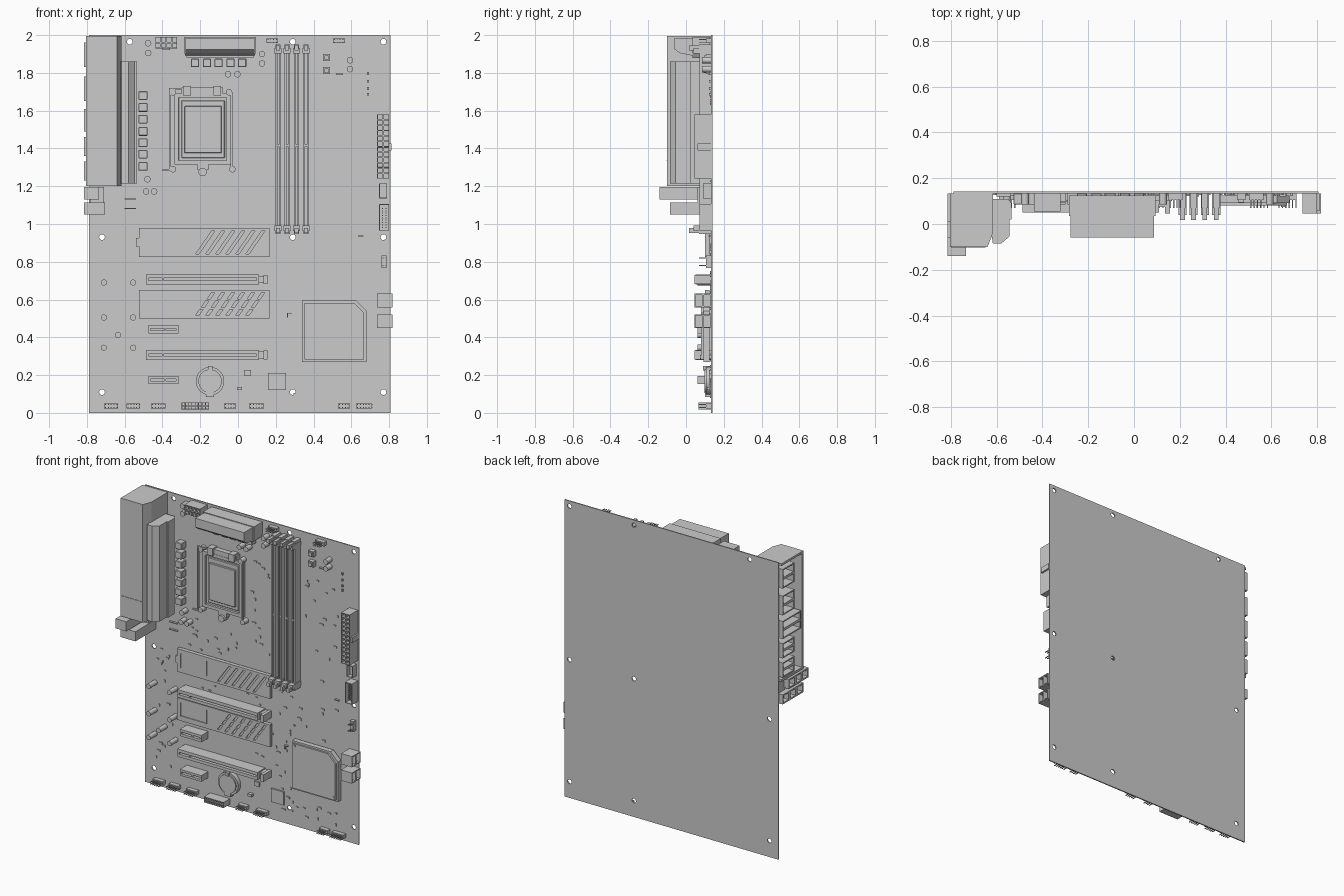
import bpy, bmesh, math, random
from mathutils import Vector, Matrix

random.seed(4)
PCB = 0.134          # y of the board's front surface


def finish(name, bm, smooth=False, bevel=0):
    bmesh.ops.recalc_face_normals(bm, faces=bm.faces)
    if bevel:
        bmesh.ops.bevel(bm, geom=bm.edges[:], offset=bevel, segments=1, affect='EDGES')
    me = bpy.data.meshes.new(name)
    bm.to_mesh(me)
    bm.free()
    if smooth:
        me.polygons.foreach_set("use_smooth", [True] * len(me.polygons))
        me.set_sharp_from_angle(angle=math.radians(35))
    ob = bpy.data.objects.new(name, me)
    bpy.context.collection.objects.link(ob)
    return ob


def add_box(bm, x0, x1, z0, z1, yf, yb=PCB):
    m = Matrix.Translation(((x0 + x1) / 2, (yf + yb) / 2, (z0 + z1) / 2))
    m = m @ Matrix.Diagonal((x1 - x0, yb - yf, z1 - z0, 1))
    return bmesh.ops.create_cube(bm, size=1, matrix=m)["verts"]


def add_cyl(bm, x, z, r, yf, yb=PCB, seg=20):
    m = Matrix.Translation((x, (yf + yb) / 2, z)) @ Matrix.Rotation(math.pi / 2, 4, 'X')
    bmesh.ops.create_cone(bm, cap_ends=True, segments=seg, radius1=r, radius2=r,
                          depth=yb - yf, matrix=m)


def add_prism(bm, pts, a, b, to3d):
    """Extrude a 2D outline from a to b; to3d maps (u, v, depth) to space."""
    f = bm.faces.new([bm.verts.new(to3d(u, v, a)) for u, v in pts])
    ext = bmesh.ops.extrude_face_region(bm, geom=[f])["geom"]
    d = Vector(to3d(0, 0, b)) - Vector(to3d(0, 0, a))
    bmesh.ops.translate(bm, vec=d, verts=[v for v in ext if isinstance(v, bmesh.types.BMVert)])


XZ = lambda u, v, d: (u, d, v)
XY = lambda u, v, d: (u, v, d)
YZ = lambda u, v, d: (d, u, v)


def boxes(name, items, bevel=0):
    bm = bmesh.new()
    for it in items:
        add_box(bm, *it)
    return finish(name, bm, bevel=bevel)


def cyls(name, items, seg=20):
    bm = bmesh.new()
    for it in items:
        add_cyl(bm, *it, seg=seg)
    return finish(name, bm, smooth=True)


def prism(name, pts, a, b, to3d):
    bm = bmesh.new()
    add_prism(bm, pts, a, b, to3d)
    return finish(name, bm)


def celled(name, dims, n, nu, nz, rim, depth):
    """Box whose face towards n is split in nu x nz recessed cells."""
    bm = bmesh.new()
    add_box(bm, *dims)
    x0, x1, z0, z1, yf, yb = (*dims, PCB)[:6]
    n = Vector(n)
    lo, hi, ax = (x0, x1, Vector((1, 0, 0))) if n.y else (yf, yb, Vector((0, 1, 0)))
    cuts = [(ax, lo + (hi - lo) * i / nu) for i in range(1, nu)]
    cuts += [(Vector((0, 0, 1)), z0 + (z1 - z0) * i / nz) for i in range(1, nz)]
    for axis, c in cuts:
        bmesh.ops.bisect_plane(bm, geom=bm.verts[:] + bm.edges[:] + bm.faces[:],
                               plane_co=axis * c, plane_no=axis)
    bmesh.ops.recalc_face_normals(bm, faces=bm.faces)
    fs = [f for f in bm.faces if f.normal.dot(n) > 0.9]
    bmesh.ops.inset_individual(bm, faces=fs, thickness=rim)
    bmesh.ops.inset_individual(bm, faces=fs, thickness=0.0004, depth=-depth)
    return finish(name, bm)


def cut(ob, cutter):
    m = ob.modifiers.new("cut", 'BOOLEAN')
    m.operation, m.solver, m.object = 'DIFFERENCE', 'EXACT', cutter
    bpy.context.view_layer.objects.active = ob
    bpy.ops.object.modifier_apply(modifier=m.name)
    bpy.data.objects.remove(cutter)


FRONT, LEFT, RIGHT = (0, -1, 0), (-1, 0, 0), (1, 0, 0)

# circuit board with nine mounting holes
board = boxes("circuit_board", [(-0.788, 0.807, 0, 2, PCB - 0.001, 0.141)])
holes = [(x, z, 0.015, 0.1, 0.2) for z in (0.11, 0.93, 1.965) for x in (-0.72, 0.29, 0.77)]
holes[6] = (-0.573, 1.965, 0.015, 0.1, 0.2)
cut(board, cyls("hole_cutter", holes))

# rear port cover: hollow shell open to the left
cover = prism("port_cover", [(-0.805, 0.134), (-0.805, -0.1), (-0.64, -0.1), (-0.617, -0.04),
                             (-0.617, 0.134)], 1.2, 1.995, XY)
cut(cover, boxes("cover_cutter", [(-0.9, -0.66, 1.215, 1.98, -0.085, 0.2)]))
boxes("cover_trim", [(-0.80, -0.65, 1.335, 1.34, -0.103, -0.095)])

# rear ports
for i, (z0, z1, yf) in enumerate([(1.83, 1.96, 0.01), (1.65, 1.78, 0.01), (1.49, 1.61, -0.06),
                                  (1.36, 1.46, 0.01), (1.23, 1.33, 0.01)]):
    celled(f"rear_port_{i}", (-0.815, -0.68, z0, z1, yf), LEFT, 1, 2, 0.012, 0.06)
celled("audio_jacks_upper", (-0.815, -0.735, 1.13, 1.195, -0.14, 0.07), LEFT, 3, 1, 0.014, 0.05)
celled("audio_jacks_lower", (-0.815, -0.705, 1.05, 1.115, -0.085), LEFT, 3, 1, 0.014, 0.05)
boxes("audio_jack_base", [(-0.78, -0.71, 1.05, 1.195, 0.06)])

# power stage heatsinks
prism("side_heatsink", [(-0.617, 0.11), (-0.63, 0.0), (-0.617, -0.085), (-0.58, -0.085),
                        (-0.545, -0.055), (-0.545, 0.02), (-0.535, 0.02), (-0.535, 0.09),
                        (-0.55, 0.11)], 1.215, 1.86, XY)
prism("top_heatsink_base", [(-0.285, 1.99), (-0.285, 1.905), (-0.27, 1.88), (0.08, 1.88),
                            (0.095, 1.905), (0.095, 1.99)], 0.035, 0.125, XZ)
prism("top_heatsink_fin", [(0.04, 1.985), (0.04, 1.89), (-0.035, 1.905), (-0.06, 1.925),
                           (-0.06, 1.985)], -0.277, 0.087, YZ)

# chokes
boxes("chokes", [(x - .022, x + .022, 1.83, 1.875, 0.085) for x in (-.228, -.164, -.103, -.04, .022)]
      + [(-0.527, -0.48, z - .023, z + .023, 0.085) for z in (1.68, 1.617, 1.555, 1.49, 1.43, 1.37, 1.305)],
      bevel=0.003)

# capacitors
cyls("capacitors", [(x, z, 0.017, 0.085) for x, z in [
    (-.476, 1.957), (-.476, 1.905), (.127, 1.9), (.127, 1.85), (-.053, 1.793), (-.003, 1.793),
    (-.48, 1.237), (-.487, 1.172), (-.444, 1.172), (.593, 1.867), (.593, 1.82)]])
cyls("audio_capacitors", [(x, z, 0.016, 0.06) for x in (-.71, -.555) for z in (.69, .505, .345)]
     + [(-.635, .413, 0.016, 0.06)])

# processor socket
celled("socket_frame", (-0.335, -0.04, 1.315, 1.69, 0.098), FRONT, 1, 1, 0.03, 0.015)
boxes("processor_lid", [(-0.3, -0.07, 1.35, 1.655, 0.105), (-0.283, -0.087, 1.375, 1.625, 0.092)], bevel=0.003)
boxes("socket_hinge", [(-0.3, -0.08, 1.69, 1.722, 0.1), (-0.29, -0.25, 1.68, 1.73, 0.085),
                       (-0.13, -0.09, 1.68, 1.73, 0.085), (-0.215, -0.155, 1.285, 1.32, 0.1)])
cyls("socket_screws", [(-.345, 1.697, .017, .09), (-.047, 1.697, .017, .09), (-.345, 1.29, .017, .09),
                       (-.03, 1.29, .017, .09), (-.187, 1.275, .022, .085)])
boxes("socket_levers", [(-0.366, -0.356, 1.29, 1.71, 0.085, 0.097), (-0.4, -0.356, 1.28, 1.29, 0.085, 0.097),
                        (-0.04, -0.028, 1.29, 1.70, 0.09, 0.1), (-0.366, -0.3, 1.71, 1.72, 0.085, 0.097)])

# memory slots with a latch at each end
for i, x in enumerate((0.212, 0.26, 0.31, 0.36)):
    rails = [(x - .014, x - .004, 0.99, 1.905, 0.072), (x + .004, x + .014, 0.99, 1.905, 0.072),
             (x - .006, x + .006, 0.99, 1.905, 0.1), (x - .006, x + .006, 1.41, 1.42, 0.074)]
    ends = []
    for s in (-1, 1):
        for a, b, w, y in ((.455, .485, .018, .04), (.485, .502, .014, .07), (.47, .496, .01, .017)):
            z = sorted((1.448 + s * a, 1.448 + s * b))
            ends.append((x - w, x + w, *z, y))
    boxes(f"memory_slot_{i}", rails + ends)

# power connectors
celled("main_power_connector", (0.737, 0.80, 1.24, 1.58, 0.045), FRONT, 2, 12, 0.005, 0.05)
boxes("main_power_clip", [(0.80, 0.812, 1.39, 1.425, 0.06)])
celled("processor_power_connector", (-0.438, -0.322, 1.93, 1.99, 0.055), FRONT, 4, 2, 0.005, 0.05)
boxes("processor_power_clip", [(-0.4, -0.36, 1.92, 1.93, 0.07)])

# drive ports and right-edge headers
for i, z in enumerate((0.595, 0.485)):
    celled(f"drive_port_{i}", (0.737, 0.818, z - .036, z + .036, 0.045), RIGHT, 2, 1, 0.008, 0.05)
celled("front_panel_port", (0.747, 0.79, 1.135, 1.215, 0.09), FRONT, 1, 1, 0.006, 0.03)
celled("front_usb_header", (0.747, 0.80, 0.965, 1.105, 0.072), FRONT, 1, 1, 0.006, 0.045)
boxes("front_usb_pins", [(x, x + .005, z, z + .005, 0.085) for x in (.763, .781)
                         for z in [0.98 + .0125 * k for k in range(9)]])

# storage covers with slanted grooves
for i, (z0, z1) in enumerate(((0.825, 0.98), (0.5, 0.65))):
    plate = boxes(f"storage_cover_{i}", [(-0.525, 0.167, z0, z1, 0.1, 0.125)])
    bm = bmesh.new()
    parts = [(0, 1)] if i == 0 else [(0, .27), (.36, .63), (.72, 1)]
    for k in range(6):
        for a, b in parts:
            p = lambda t, w: (-0.225 + k * 0.053 + t * 0.085 + w, z0 + .015 + t * 0.122)
            add_prism(bm, [p(a, 0), p(a, .017), p(b, .017), p(b, 0)], 0.09, 0.108, XZ)
    add_box(bm, -0.5, -0.495, z0 + .03, z1 - .025, 0.09, 0.105)
    add_box(bm, -0.305, -0.3, z0 + .03, z1 - .025, 0.09, 0.105)
    if i:
        add_box(bm, -0.49, -0.31, z0 + .033, z0 + .038, 0.09, 0.105)
    cut(plate, finish("groove_cutter", bm))
    boxes(f"storage_socket_{i}", [(-0.51, -0.46, z0 + .02, z1 - .02, 0.12), (0.1, 0.15, z0 + .02, z1 - .02, 0.12)])
boxes("storage_cover_tab", [(-0.54, -0.525, 0.88, 0.925, 0.105, 0.125)])

# expansion slots
for i, (x0, x1, z, h, y) in enumerate([(-.487, .11, .707, .026, .05), (-.487, .11, .307, .026, .05),
                                       (-.475, -.315, .442, .023, .06), (-.475, -.315, .174, .021, .06)]):
    items = [(x0, x1, z - h, z - .006, y), (x0, x1, z + .006, z + h, y), (x0, x0 + .012, z - h, z + h, y),
             (x1 - .012, x1, z - h, z + h, y), (x0, x1, z - .008, z + .008, y + .05),
             (x0 + .085, x0 + .093, z - .008, z + .008, y + .004)]
    if i < 2:
        items += [(x1, .14, z - .018, z + .018, .075), (.135, .157, z - .024, z + .024, .045)]
    boxes(f"expansion_slot_{i}", items)

# chipset heatsink with a clipped corner
for name, m, yf, yb in (("chipset_base", 0, .092, .125), ("chipset_top", .012, .08, .095)):
    prism(name, [(.34 + m, .27 + m), (.68 - m, .27 + m), (.68 - m, .54 - m), (.625 - m, .595 - m),
                 (.34 + m, .595 - m)], yf, yb, XZ)
boxes("chipset_chip", [(.4, .62, .33, .53, .12)])
cyls("chipset_pins", [(.365, .57, .008, .075), (.655, .295, .012, .075)], seg=12)

# coin battery and holder
cyls("coin_battery", [(-.148, .168, .075, .105), (-.148, .168, .062, .097)], seg=40)
boxes("battery_holder", [(-.17, -.126, .085, .115, .1), (-.16, -.136, .225, .248, .09)])

# chips, buttons and indicator lights
boxes("chips", [(.16, .253, .122, .212, .122), (.033, .07, .197, .227, .122), (-.005, .022, .12, .137, .11),
                (-.6, -.54, 1.13, 1.136, .12), (-.6, -.54, 1.08, 1.086, .12), (.26, .266, .505, .53, .12),
                (.26, .285, .525, .53, .12), (.635, .665, .933, .94, .12), (.52, .555, 1.79, 1.797, .12)])
boxes("buttons", [(.45, .487, z, z + .037, .105) for z in (1.862, 1.793)]
      + [(.457, .48, z + .007, z + .03, .095) for z in (1.862, 1.793)])
boxes("indicator_lights", [(.684, .694, z, z + .014, .122) for z in (1.79, 1.748, 1.71, 1.68)])

# pin headers along the edges
headers = [(-.71, -.635, .037), (-.59, -.52, .037), (-.46, -.385, .037), (-.075, -.01, .037), (.058, .137, .037),
           (.53, .593, .037), (.625, .71, .037), (.15, .213, 1.97), (.502, .567, 1.97), (.76, .785, .8)]
bm = bmesh.new()
for x0, x1, z in headers:
    h = .034 if x1 - x0 < .03 else .013
    add_box(bm, x0, x1, z - h, z + h, .105)
    for k in range(max(1, round((x1 - x0) / .015))):
        for s in (-.6, .6):
            add_box(bm, x0 + .006 + k * .015, x0 + .011 + k * .015, z + s * h - .0025, z + s * h + .0025, .07)
finish("pin_headers", bm)
celled("boxed_header", (-.3, -.153, .017, .055, .065), FRONT, 8, 2, .003, .04)

# scattered small surface parts
regions = [(.0, .17, 1.1, 1.75), (.4, .7, 1.0, 1.7), (-.5, -.1, 1.0, 1.2), (.2, .72, .62, .9),
           (.2, .7, .07, .25), (-.7, -.55, .15, .95), (-.45, .2, .53, .8), (-.05, .3, .25, .65)]
bm = bmesh.new()
for x0, x1, z0, z1 in regions:
    for _ in range(16):
        x, z = random.uniform(x0, x1), random.uniform(z0, z1)
        w, h = random.choice(((.008, .004), (.004, .008), (.012, .006)))
        add_box(bm, x - w, x + w, z - h, z + h, .127)
finish("surface_parts", bm)
